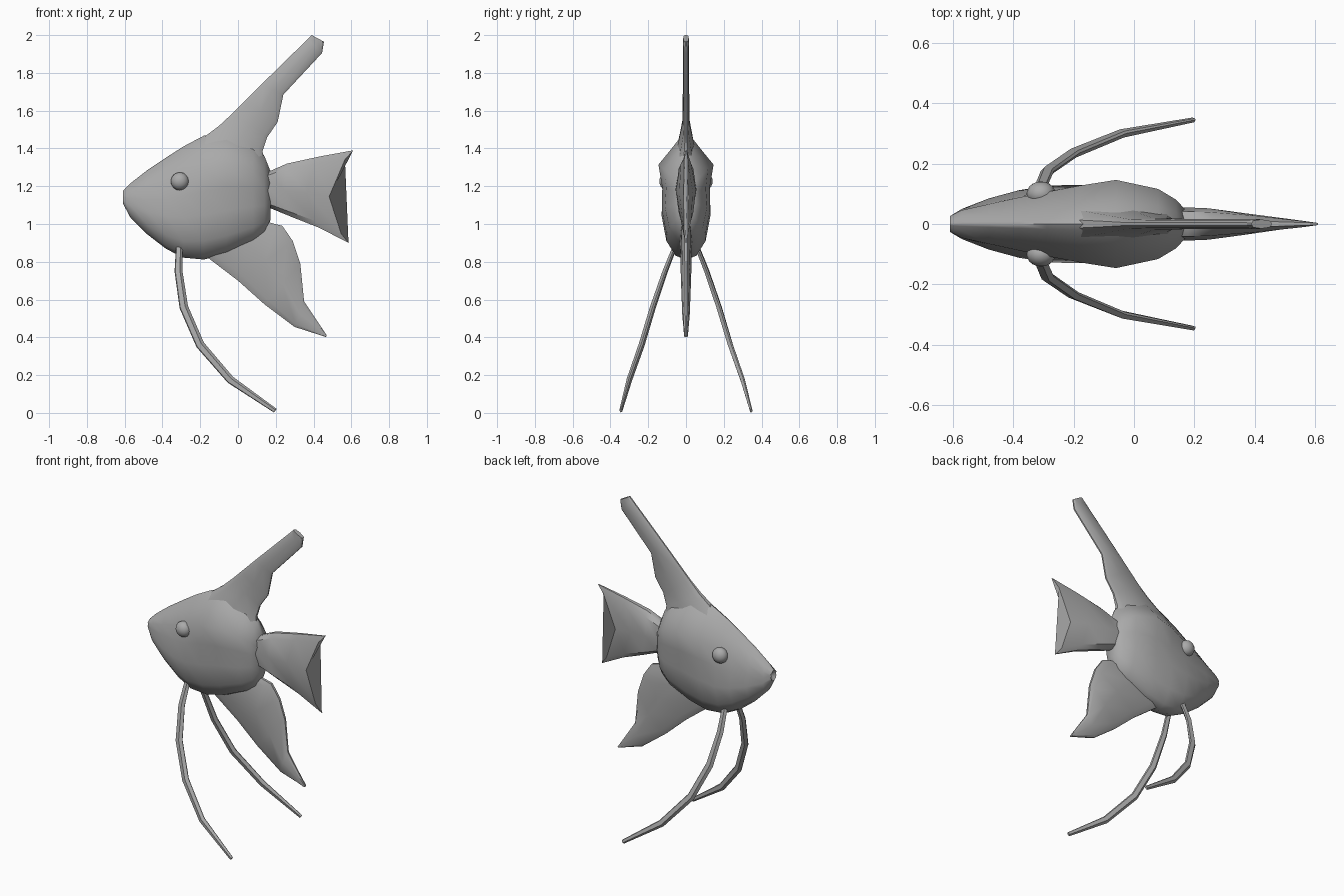
import bpy, bmesh, math
from mathutils import Vector

if "Cube" in bpy.data.objects:
    bpy.data.objects.remove(bpy.data.objects["Cube"])

grey = bpy.data.materials.new("soft grey")
grey.diffuse_color = (0.4, 0.4, 0.4, 1)
grey.use_nodes = True
grey.node_tree.nodes["Principled BSDF"].inputs["Base Color"].default_value = grey.diffuse_color


def finish(obj, angle):
    """Apply the colour and smooth shading with sharp edges kept."""
    obj.data.materials.clear()
    obj.data.materials.append(grey)
    bpy.ops.object.select_all(action='DESELECT')
    obj.select_set(True)
    bpy.context.view_layer.objects.active = obj
    bpy.ops.object.shade_smooth_by_angle(angle=math.radians(angle))


def loft(name, rings, angle=40):
    """Skin a list of equal-length point rings and cap both ends."""
    bm = bmesh.new()
    loops = [[bm.verts.new(p) for p in ring] for ring in rings]
    for a, b in zip(loops, loops[1:]):
        for i in range(len(a)):
            j = (i + 1) % len(a)
            bm.faces.new((a[i], a[j], b[j], b[i]))
    bm.faces.new(loops[0])
    bm.faces.new(loops[-1])
    bmesh.ops.remove_doubles(bm, verts=bm.verts, dist=0.0005)
    bmesh.ops.recalc_face_normals(bm, faces=bm.faces)
    mesh = bpy.data.meshes.new(name)
    bm.to_mesh(mesh)
    bm.free()
    obj = bpy.data.objects.new(name, mesh)
    bpy.context.collection.objects.link(obj)
    finish(obj, angle)


def fin(name, stations, notch=0):
    """Thin blade from stations of (edge a, edge b, half thickness)."""
    profile = [(0, .25), (.1, .75), (.5, 1), (.9, .75), (1, .25)]
    rings = []
    for k, (a, b, t) in enumerate(stations):
        bend = notch * (k / (len(stations) - 1)) ** 2
        side = []
        for u, w in profile:
            x = a[0] + (b[0] - a[0]) * u - bend * (1 - (2 * u - 1) ** 2)
            side.append((x, t * w, a[1] + (b[1] - a[1]) * u))
        rings.append(side + [(x, -y, z) for x, y, z in reversed(side)])
    loft(name, rings, 35)


# Body: x, bottom, top, lower half width, upper half width (first is the mouth)
body = [(-.59, 1.13, 1.145, .012, .012), (-.61, 1.11, 1.175, .026, .026),
        (-.57, 1.035, 1.215, .05, .046), (-.48, .945, 1.285, .085, .066),
        (-.38, .868, 1.352, .112, .088), (-.29, .822, 1.41, .127, .106),
        (-.18, .812, 1.468, .13, .127), (-.06, .842, 1.48, .127, .146),
        (.08, .905, 1.425, .112, .116), (.14, .95, 1.36, .075, .08),
        (.172, 1.02, 1.28, .045, .045)]
rings = []
for x, lo, hi, wl, wu in body:
    half = [(0, 0), (.42 * wl, .03), (.8 * wl, .15), (wl, .36),
            (.46 * (wl + wu), .55), (wu, .74), (.5 * wu, .88), (.16 * wu, .98)]
    side = [(x, y, lo + (hi - lo) * t) for y, t in half] + [(x, 0, hi)]
    rings.append(side + [(x, -y, z) for x, y, z in reversed(side[1:-1])])
loft("body", rings, 60)

# Tall swept fin on the back
fin("dorsal_fin", [((-.22, 1.43), (.15, 1.27), .06), ((-.1, 1.52), (.13, 1.385), .036),
                   ((-.03, 1.585), (.155, 1.46), .02), ((.03, 1.645), (.21, 1.54), .018),
                   ((.125, 1.74), (.24, 1.685), .017), ((.37, 1.98), (.445, 1.905), .017),
                   ((.39, 2.0), (.455, 1.965), .015)])

# Forked tail with a thick root
fin("tail_fin", [((.1, 1.1), (.1, 1.25), .055), ((.18, 1.08), (.18, 1.285), .055),
                 ((.29, 1.035), (.26, 1.32), .052), ((.43, .98), (.43, 1.357), .036),
                 ((.585, .9), (.61, 1.39), .013)], notch=.115)

# Rear belly fin
fin("anal_fin", [((-.2, .84), (.12, 1.02), .03), ((-.16, .822), (.235, .99), .032),
                 ((0, .7), (.29, .91), .03), ((.14, .575), (.33, .79), .026),
                 ((.3, .455), (.35, .59), .02), ((.465, .402), (.47, .41), .01)])

# Long trailing feelers under the belly, and eyes, on both sides
path = [(-.31, .055, .89), (-.315, .11, .75), (-.287, .175, .56),
        (-.2, .235, .36), (-.04, .3, .175), (.197, .345, .012)]
widths = [.018, .021, .023, .023, .021, .012]
for label, s in (("left", 1), ("right", -1)):
    pts = [Vector((x, s * y, z)) for x, y, z in path]
    rings = []
    for i, p in enumerate(pts):
        d = (pts[min(i + 1, 5)] - pts[max(i - 1, 0)]).normalized()
        n = Vector((d.z, 0, -d.x)).normalized()
        b = d.cross(n)
        w, t = widths[i], widths[i] * .65
        rings.append([p + n * w, p + n * w * .35 + b * t, p - n * w * .8 + b * t * .6,
                      p - n * w, p - n * w * .35 - b * t, p + n * w * .8 - b * t * .6])
    loft(label + "_pelvic_fin", rings, 25)

    bpy.ops.mesh.primitive_uv_sphere_add(segments=16, ring_count=10, radius=.048,
                                         location=(-.308, s * .1, 1.226),
                                         rotation=(math.pi / 2, 0, 0))
    eye = bpy.context.object
    eye.name = label + "_eye"
    eye.scale.z = .85
    finish(eye, 60)
